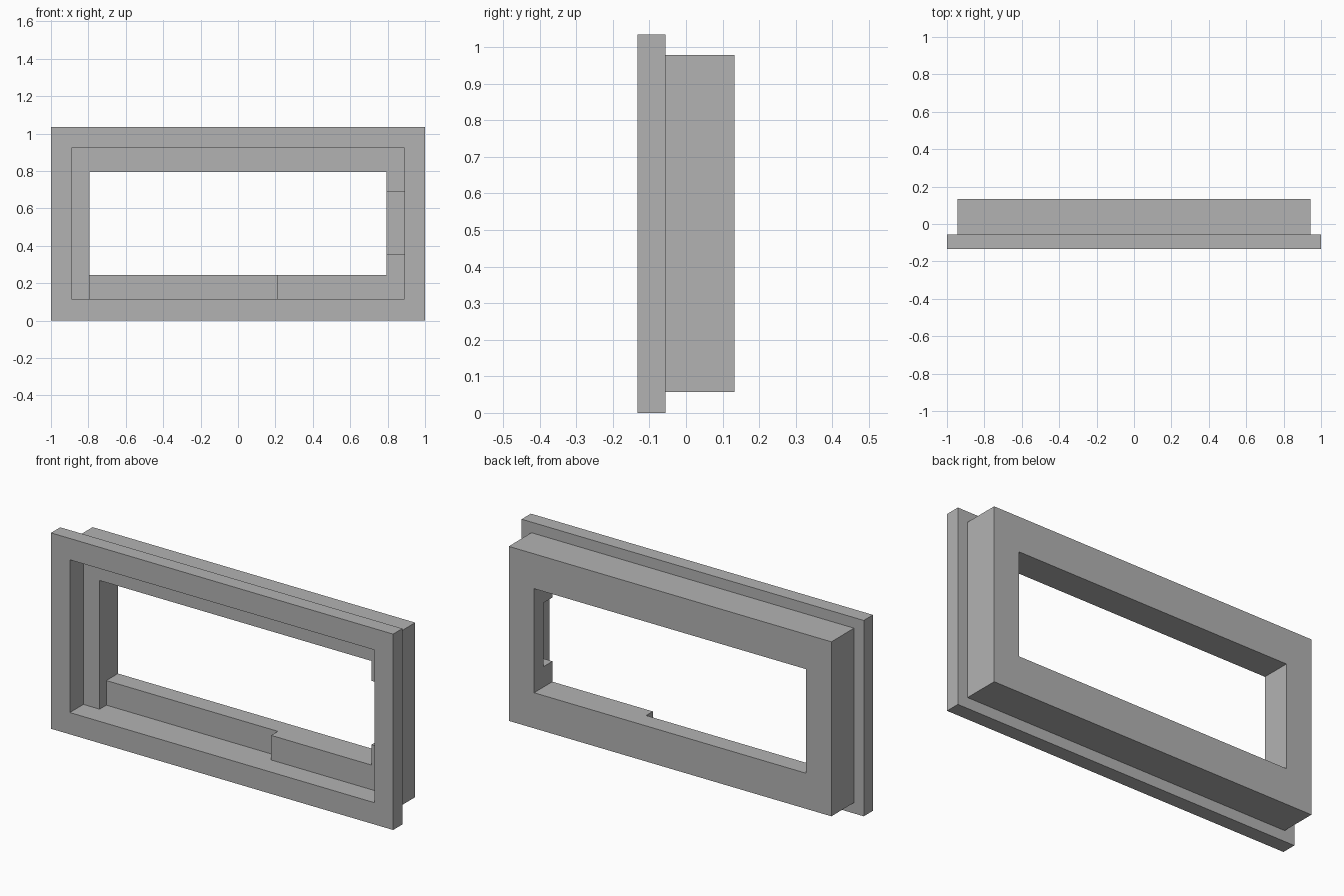
import bpy
import bmesh
from mathutils import Vector

cube = bpy.data.objects.get("Cube")
if cube:
    bpy.data.objects.remove(cube, do_unlink=True)

grey = bpy.data.materials.new("plain grey")
grey.use_nodes = True
colour = (0.45, 0.45, 0.45, 1)
grey.diffuse_color = colour
grey.node_tree.nodes["Principled BSDF"].inputs["Base Color"].default_value = colour


def box(name, x, y, z):
    """Box spanning the given (low, high) range on each axis."""
    bm = bmesh.new()
    bmesh.ops.create_cube(bm, size=1)
    low, high = (Vector(corner) for corner in zip(x, y, z))
    for v in bm.verts:
        v.co = [l + (h - l) * (c + 0.5) for l, h, c in zip(low, high, v.co)]
    mesh = bpy.data.meshes.new(name)
    bm.to_mesh(mesh)
    bm.free()
    mesh.materials.append(grey)
    obj = bpy.data.objects.new(name, mesh)
    bpy.context.collection.objects.link(obj)
    return obj


def combine(target, tool, operation):
    """Apply a boolean to the target and discard the tool."""
    tool.hide_render = True
    mod = target.modifiers.new(tool.name, "BOOLEAN")
    mod.operation = operation
    mod.solver = "EXACT"
    mod.object = tool
    bpy.context.view_layer.update()
    graph = bpy.context.evaluated_depsgraph_get()
    mesh = bpy.data.meshes.new_from_object(target.evaluated_get(graph))
    target.modifiers.clear()
    target.data = mesh
    bpy.data.objects.remove(tool, do_unlink=True)


FRONT, BACK = -0.133, 0.133
LEDGE = -0.02          # depth of the stepped ledge
OPEN_X, OPEN_LOW, OPEN_TOP = 0.795, 0.245, 0.795
REC_X, REC_LOW, REC_TOP = 0.89, 0.115, 0.922

# Wide front flange and the deeper body behind it
frame = box("window_frame", (-1, 1), (FRONT, -0.056), (0, 1.035))
combine(frame, box("rear_body", (-0.943, 0.943), (-0.1, BACK), (0.057, 0.979)), "UNION")

# Front recess, through opening, lowered sill and jamb notch
cuts = {
    "front_recess": ((-REC_X, REC_X), (-0.3, LEDGE), (REC_LOW, REC_TOP)),
    "opening": ((-OPEN_X, OPEN_X), (-0.3, 0.3), (OPEN_LOW, OPEN_TOP)),
    "sill_setback": ((-OPEN_X, 0.208), (-0.1, 0.036), (REC_LOW, 0.4)),
    "jamb_notch": ((0.6, REC_X), (-0.1, 0.053), (0.353, 0.69)),
}
for name, spans in cuts.items():
    combine(frame, box(name, *spans), "DIFFERENCE")

for face in frame.data.polygons:
    face.use_smooth = False
